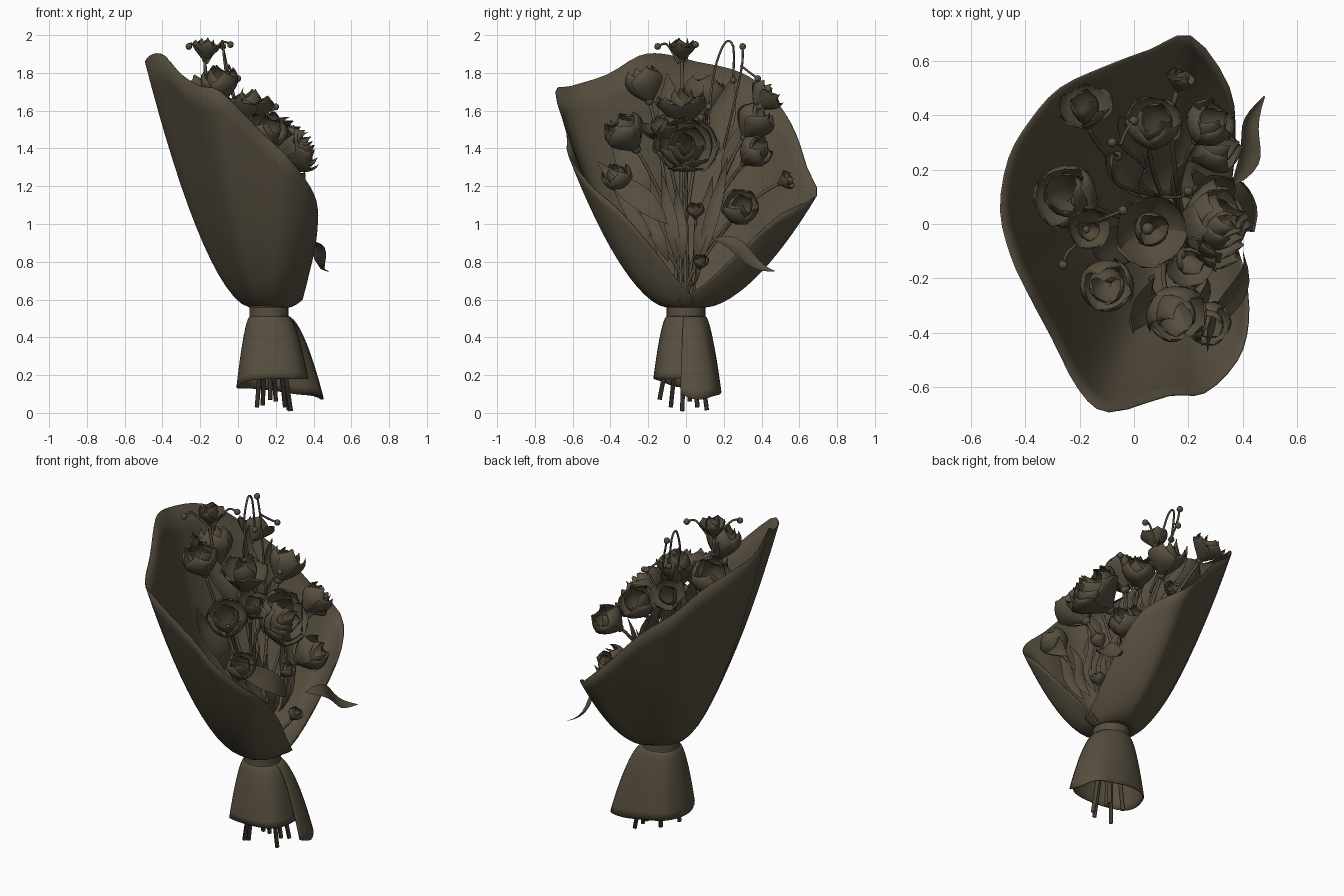
import bpy, bmesh, math, random
from mathutils import Vector
from mathutils.geometry import interpolate_bezier

random.seed(4)
if "Cube" in bpy.data.objects:
    bpy.data.objects.remove(bpy.data.objects["Cube"])

bronze = bpy.data.materials.new("dark olive bronze")
bronze.use_nodes = True
COLOR = (0.095, 0.077, 0.05, 1)
bronze.diffuse_color = COLOR
bronze.node_tree.nodes["Principled BSDF"].inputs["Base Color"].default_value = COLOR

NECK = Vector((0.165, 0, 0))


def finish(name, bm, thickness=0):
    me = bpy.data.meshes.new(name)
    bm.to_mesh(me)
    bm.free()
    me.materials.append(bronze)
    for p in me.polygons:
        p.use_smooth = True
    ob = bpy.data.objects.new(name, me)
    bpy.context.collection.objects.link(ob)
    if thickness:
        mod = ob.modifiers.new("thickness", "SOLIDIFY")
        mod.thickness = thickness
        mod.offset = 0
    return ob


def add_grid(bm, rows):
    """Skin a list of equal-length rows of points."""
    vs = [[bm.verts.new(p) for p in row] for row in rows]
    for a, b in zip(vs, vs[1:]):
        for j in range(len(a) - 1):
            bm.faces.new((a[j], a[j + 1], b[j + 1], b[j]))


def smooth_path(pts, steps=3):
    """Catmull-Rom resampling of an open path."""
    pts = [Vector(p) for p in pts]
    ext = [pts[0]] + pts + [pts[-1]]
    out = []
    for a, b, c, d in zip(ext, ext[1:], ext[2:], ext[3:]):
        for s in range(steps):
            t = s / steps
            out.append(b + (c - a) * t / 2 + (2 * a - 5 * b + 4 * c - d) * t * t / 2
                       + (3 * b - a - 3 * c + d) * t ** 3 / 2)
    return out + [pts[-1]]


def flared_sheet(name, rim, neck_z, neck_r=0.1):
    """Paper sheet running from the tied neck out to a free rim."""
    columns = []
    for p in smooth_path(rim):
        d = Vector((p.x - NECK.x, p.y, 0)).normalized()
        start = NECK + d * neck_r + Vector((0, 0, neck_z))
        col = []
        for k in range(15):
            u = (k / 14) ** 1.6
            q = start.lerp(p, u ** 0.6)
            q.z = start.z + (p.z - start.z) * u
            col.append(q)
        columns.append(col)
    bm = bmesh.new()
    add_grid(bm, columns)
    return finish(name, bm, 0.006)


def tube(bm, pts, r, sides=7):
    pts = [Vector(p) for p in pts]
    rows = []
    for i, p in enumerate(pts):
        tan = pts[min(i + 1, len(pts) - 1)] - pts[max(i - 1, 0)]
        q = tan.to_track_quat("Z", "Y")
        rows.append([p + q @ Vector((r * math.cos(a), r * math.sin(a), 0))
                     for a in [math.tau * k / sides for k in range(sides + 1)]])
    add_grid(bm, rows)
    for row in (rows[0], rows[-1]):
        bm.faces.new([bm.verts.new(p) for p in row[:-1]])
    bmesh.ops.remove_doubles(bm, verts=bm.verts[:], dist=0.0005)


def ball(bm, pos, r):
    geo = bmesh.ops.create_uvsphere(bm, u_segments=10, v_segments=7, radius=r)
    bmesh.ops.translate(bm, verts=geo["verts"], vec=pos)


def bloom(name, pos, r, layers, axis=None):
    """Layers of curved petals, (count, size, openness), with calyx and stem."""
    pos = Vector(pos)
    axis = Vector(axis).normalized() if axis else (pos - Vector((0, 0, 1))).normalized()
    q = axis.to_track_quat("Z", "Y")
    bm = bmesh.new()
    for k, (count, size, spread) in enumerate(layers):
        for i in range(count):
            phi = math.tau * (i + k * 0.5) / count + random.uniform(-0.2, 0.2)
            half = 0.62 * math.tau / count
            spread_i = spread + random.uniform(-0.1, 0.12)
            rows = []
            for iv in range(8):
                v = iv / 7
                row = []
                for iu in range(-3, 4):
                    u = iu / 3
                    rho = size * r * math.sin(math.pi * (0.05 + 0.72 * v)) + spread_i * r * v * v
                    rho += 0.06 * r * u * u * v
                    z = r * (1.75 * v - 0.9) - 0.6 * spread_i * r * v ** 3 - 0.3 * r * u * u * v * v
                    a = phi + half * u * (1 - 0.75 * (2 * v - 1) ** 4)
                    row.append(pos + q @ Vector((rho * math.cos(a), rho * math.sin(a), z)))
                rows.append(row)
            add_grid(bm, rows)
    base = pos - axis * r * 0.85
    ball(bm, base, r * 0.22)
    finish(name, bm)
    # Stem rising from the tied neck
    bm = bmesh.new()
    foot = NECK + Vector((random.uniform(-.05, .05), random.uniform(-.05, .05), 0.5))
    bend = base - axis * 0.2
    tube(bm, interpolate_bezier(foot, foot + Vector((0, 0, 0.3)), bend, base, 14), 0.009)
    finish(name + "_stem", bm)


def leaf(name, a, b, width, sag=0.03, face=(1, 0, 0.3)):
    a, b = Vector(a), Vector(b)
    side = (b - a).cross(Vector(face)).normalized()
    up = side.cross(b - a).normalized()
    rows = []
    for i in range(11):
        t = i / 10
        w = width * (math.sin(math.pi * t ** 0.8) + 0.05)
        mid = a.lerp(b, t) + up * sag * math.sin(math.tau * t)
        rows.append([mid + side * w * s + up * 0.3 * w * abs(s) for s in (-1, -.5, 0, .5, 1)])
    bm = bmesh.new()
    add_grid(bm, rows)
    finish(name, bm)


# Paper wrap: tall back, low overlapping front
flared_sheet("paper_wrap", [
    (.32, -.04, .6), (.35, .1, .68), (.37, .3, .87), (.35, .5, 1.05), (.21, .69, 1.15),
    (.06, .64, 1.3), (-.1, .58, 1.48), (-.27, .5, 1.62), (-.38, .38, 1.75), (-.46, .24, 1.82),
    (-.49, .05, 1.86), (-.45, -.12, 1.9), (-.39, -.25, 1.89), (-.3, -.42, 1.79),
    (-.2, -.61, 1.73), (-.09, -.69, 1.7), (.13, -.63, 1.48), (.26, -.62, 1.36),
    (.38, -.5, 1.2), (.42, -.36, 1.08), (.41, -.2, .9), (.37, -.06, .72), (.34, .04, .6)], 0.56)
flared_sheet("paper_skirt", [
    (.44, -.03, .1), (.45, .06, .07), (.4, .15, .09), (.3, .18, .1), (.17, .18, .12),
    (.05, .14, .13), (0, .04, .13), (0, -.06, .14), (.05, -.14, .17), (.17, -.17, .18),
    (.3, -.15, .18), (.36, -.08, .18), (.37, .03, .18)], 0.51)

# Pinched neck band
bm = bmesh.new()
tube(bm, [NECK + Vector((0, 0, z)) for z in (0.5, 0.52, 0.55, 0.57)], 0.103, 24)
finish("neck_band", bm)

# Cut stem ends below the skirt
for i, (x, y, z) in enumerate([(.1, -.08, .03), (.13, .06, .04), (.17, -.14, .07), (.2, .02, .06),
                               (.25, .06, .03), (.28, -.02, .01), (.27, .11, .015)]):
    bm = bmesh.new()
    tube(bm, [(NECK.x + (x - NECK.x) * 0.4, y * 0.4, 0.5), (x, y, z)], 0.012)
    finish(f"cut_stem_{i}", bm)

# Flowers
ROSE = [(3, .4, 0), (4, .65, .1), (5, .85, .25), (6, .95, .5)]
CUP = [(3, .6, .0), (4, .85, .12)]
OPEN = [(3, .5, .1), (5, .8, .5)]
bloom("large_rose", (.28, 0, 1.4), .14, ROSE, (.8, 0, .5))
bloom("right_rose", (.27, .36, 1.38), .1, CUP)
bloom("low_rose", (.29, .28, 1.08), .11, CUP, (.7, .3, .5))
bloom("left_rose", (.15, -.32, 1.48), .12, CUP)
bloom("upper_left_flower", (-.1, -.22, 1.74), .11, CUP)
bloom("middle_flower", (.06, -.02, 1.62), .12, OPEN)
bloom("back_flower", (-.24, .1, 1.67), .13, CUP)
bloom("upper_right_flower", (.07, .36, 1.54), .11, CUP)
bloom("nodding_flower", (-.18, .42, 1.67), .09, OPEN, (-.1, .5, .5))
bloom("top_flower", (-.17, -.02, 1.93), .07, OPEN, (.1, 0, 1))
bloom("inner_left_flower", (.2, -.13, 1.5), .09, OPEN)
bloom("lower_left_bud", (.27, -.36, 1.24), .09, CUP, (.4, -.3, .8))
bloom("small_bud", (.3, .05, 1.07), .05, CUP, (.5, 0, .9))
bloom("lowest_bud", (.33, .08, .8), .045, CUP, (.5, .2, .9))
bloom("side_bud", (.17, .53, 1.23), .05, OPEN)

# Arching twigs with seed pods
for i, pts in enumerate([
        [(.1, .1, 1.3), (-.05, .14, 1.75), (-.08, .2, 1.95), (-.08, .25, 1.94), (-.06, .25, 1.76)],
        [(.05, .2, 1.4), (-.05, .29, 1.8), (-.08, .3, 1.94)],
        [(-.05, .29, 1.84), (-.03, .34, 1.8), (0, .38, 1.77)],
        [(-.16, -.04, 1.85), (-.24, -.1, 1.95), (-.26, -.15, 1.94)],
        [(-.16, 0, 1.86), (-.09, .03, 1.96), (-.04, .05, 1.95)],
        [(.1, .1, 1.45), (.17, .1, 1.58), (.2, .12, 1.62)]]):
    bm = bmesh.new()
    path = smooth_path(pts, 5)
    tube(bm, path, 0.006)
    ball(bm, path[-1], 0.018)
    finish(f"twig_{i}", bm)

# Leaves
leaf("drooping_leaf", (.36, .14, .92), (.48, .47, .75), .05, .03, (.6, 0, .8))
leaf("front_left_leaf", (.4, -.1, 1.0), (.27, -.47, 1.33), .06)
for i, (y, z) in enumerate([(-.42, 1.3), (-.27, 1.2), (-.13, 1.28), (-.05, 1.2), (.14, 1.25), (.22, 1.35)]):
    leaf(f"inner_leaf_{i}", (.24, y * 0.35, .8), (.24, y, z), .035)
for i, (x, y, z) in enumerate([(-.1, .25, 1.78), (-.15, -.1, 1.8), (-.05, .4, 1.65), (0, -.4, 1.55)]):
    leaf(f"back_leaf_{i}", (x * 0.4 + .05, y * 0.5, z - .45), (x, y, z), .07)
